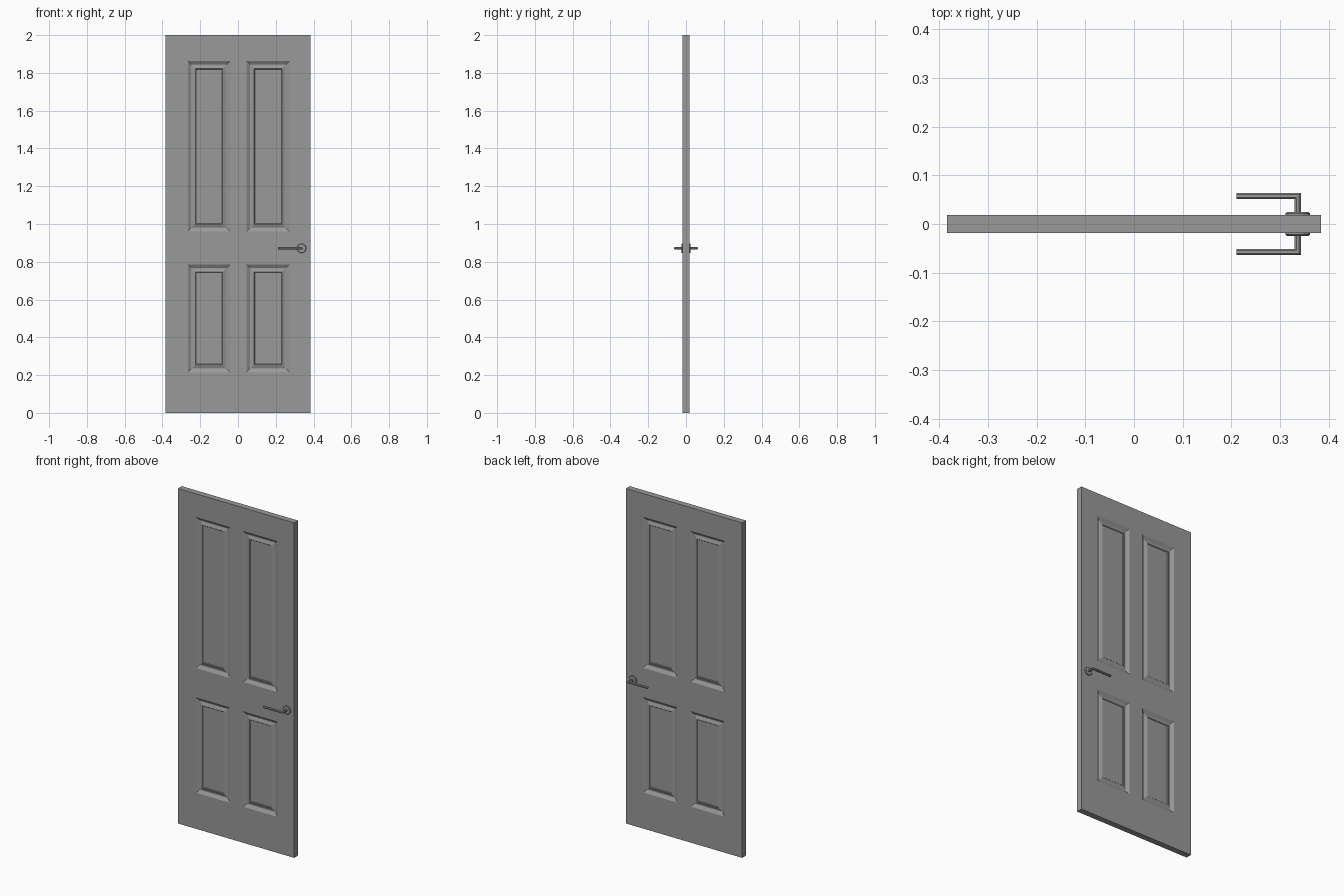
import bpy, bmesh
from math import pi
from mathutils import Matrix, Vector

if "Cube" in bpy.data.objects:
    bpy.data.objects.remove(bpy.data.objects["Cube"])

W, T, H = 0.384, 0.018, 2.0
XS = [-W, -0.266, -0.042, 0.046, 0.272, W]
ZS = [0, 0.215, 0.785, 0.96, 1.862, H]

grey = bpy.data.materials.new("dark_grey")
grey.diffuse_color = (0.32, 0.32, 0.32, 1)
grey.use_nodes = True
grey.node_tree.nodes["Principled BSDF"].inputs["Base Color"].default_value = grey.diffuse_color


def finish(name, bm):
    bmesh.ops.recalc_face_normals(bm, faces=bm.faces)
    me = bpy.data.meshes.new(name)
    bm.to_mesh(me)
    bm.free()
    me.materials.append(grey)
    ob = bpy.data.objects.new(name, me)
    bpy.context.collection.objects.link(ob)
    return ob


# Door slab: gridded faces front and back, joined around the rim
bm = bmesh.new()
panels = []
for s in (-1, 1):
    g = [[bm.verts.new((x, s * T, z)) for z in ZS] for x in XS]
    for i in range(5):
        for j in range(5):
            q = [g[i][j], g[i + 1][j], g[i + 1][j + 1], g[i][j + 1]]
            f = bm.faces.new(q if s < 0 else q[::-1])
            if i in (1, 3) and j in (1, 3):
                panels.append(f)
rim = [e for e in bm.edges if e.is_boundary]
bmesh.ops.bridge_loops(bm, edges=rim)
# Panel mouldings: sloped recess, groove floor, raised bevel, small step, flat field
for f in panels:
    inward = Vector((0, -1 if f.calc_center_median().y > 0 else 1, 0))
    for width, drop in ((0.018, 0.011), (0.004, 0.0), (0.018, -0.007), (0.003, 0.003)):
        bmesh.ops.inset_region(bm, faces=[f], thickness=width, use_even_offset=True)
        bmesh.ops.translate(bm, verts=f.verts, vec=inward * drop)
finish("door_panel", bm)

HX, HZ, R = 0.3365, 0.871, 0.007
SIDES = 8


def skin(bm, rings):
    n = len(rings[0])
    for a, b in zip(rings, rings[1:]):
        for i in range(n):
            k = (i + 1) % n
            bm.faces.new((a[i], a[k], b[k], b[i]))
    bm.faces.new(rings[0])
    bm.faces.new(rings[-1])


for s, side in ((-1, "front"), (1, "back")):
    # Round rose plate with a chamfered rim
    bm = bmesh.new()
    rings = []
    for r, y in ((0.025, 0.015), (0.025, 0.022), (0.022, 0.0245)):
        c = bmesh.ops.create_circle(bm, segments=24, radius=r, cap_ends=False,
                                    matrix=Matrix.Translation((HX, s * y, HZ)) @ Matrix.Rotation(pi / 2, 4, 'X'))
        rings.append(list(c["verts"]))
    skin(bm, rings)
    finish(side + "_rose", bm)

    # Lever: faceted bar with one mitred bend
    bm = bmesh.new()
    Y = s * (0.0645 - R)
    rings = []
    for x, y, bend in ((HX, s * 0.015, 0), (HX, Y, 1), (0.211, Y, 2)):
        ring = []
        for i in range(SIDES):
            d = Matrix.Rotation(2 * pi * (i + 0.5) / SIDES, 2) @ Vector((R, 0))
            dx = d.x if bend < 2 else 0
            dy = s * d.x if bend else 0
            ring.append(bm.verts.new((x + dx, y + dy, HZ + d.y)))
        rings.append(ring)
    skin(bm, rings)
    finish(side + "_lever", bm)
